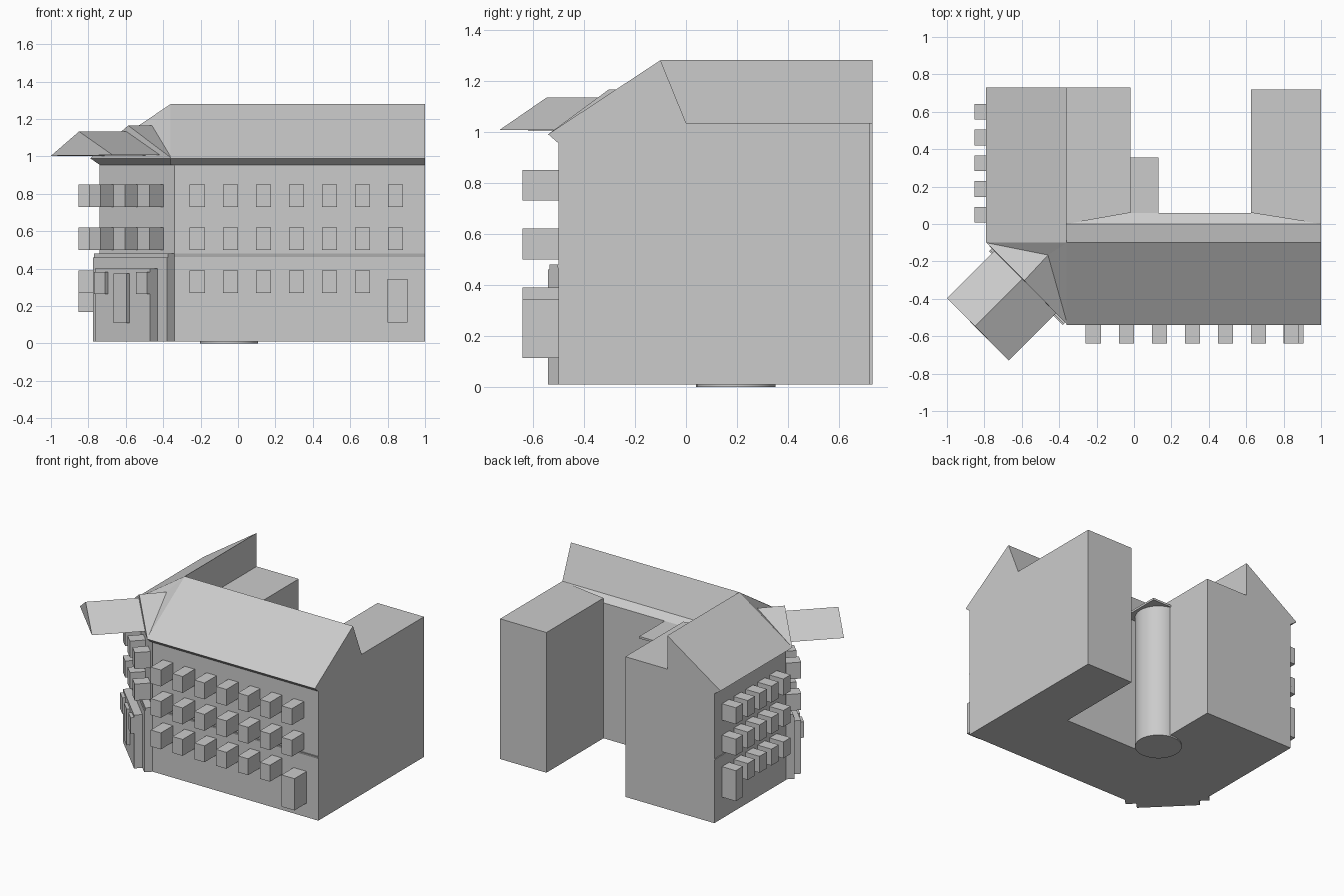
import bpy, bmesh, math

if "Cube" in bpy.data.objects:
    bpy.data.objects.remove(bpy.data.objects["Cube"])

mat = bpy.data.materials.new("pale_grey")
mat.diffuse_color = (0.6, 0.6, 0.6, 1)
mat.use_nodes = True
mat.node_tree.nodes["Principled BSDF"].inputs["Base Color"].default_value = mat.diffuse_color


def mesh(name, verts, faces):
    me = bpy.data.meshes.new(name)
    me.from_pydata(verts, [], faces)
    bm = bmesh.new()
    bm.from_mesh(me)
    bmesh.ops.recalc_face_normals(bm, faces=bm.faces)
    bm.to_mesh(me)
    bm.free()
    me.materials.append(mat)
    ob = bpy.data.objects.new(name, me)
    bpy.context.collection.objects.link(ob)
    return ob


def sweep(name, pts, a, b, place):
    """Closed profile swept from a to b; place maps (u, v, t) to xyz."""
    n = len(pts)
    verts = [place(u, v, t) for t in (a, b) for u, v in pts]
    faces = [list(range(n)), list(range(n, 2 * n))]
    faces += [(i, (i + 1) % n, (i + 1) % n + n, i + n) for i in range(n)]
    return mesh(name, verts, faces)


def prism(name, pts, z0, z1):
    return sweep(name, pts, z0, z1, lambda u, v, t: (u, v, t))


def along_x(name, pts, x0, x1):
    return sweep(name, pts, x0, x1, lambda u, v, t: (t, u, v))


def along_y(name, pts, y0, y1):
    return sweep(name, pts, y0, y1, lambda u, v, t: (u, t, v))


def rect(x0, x1, y0, y1):
    return [(x0, y0), (x1, y0), (x1, y1), (x0, y1)]


def diag(x0, x1, c, d):
    """Footprint standing out by (d, d) from the corner line x + y = c."""
    return [(x0, c - x0), (x1, c - x1), (x1 - d, c - x1 - d), (x0 - d, c - x0 - d)]


# Walls: street block and two rear wings with flat roofs
prism("street_block", [(-.74, .06), (-.74, -.1), (-.34, -.5), (1, -.5), (1, .06)], .01, .955)
prism("right_wing", [(.625, .06), (1, 0), (1, .72), (.625, .72)], .01, 1.035)
prism("left_wing", rect(-.74, -.02, .06, .73), .01, .955)
prism("left_flat_roof", [(-.36, 0), (-.02, .06), (-.02, .73), (-.36, .73)], .955, 1.035)

# Pitched roofs with sloping cornices
along_x("front_roof", [(-.5, .955), (-.54, .99), (-.1, 1.28), (0, 1.035),
                       (.06, 1.0), (.06, .955)], -.36, 1)
along_y("left_roof", [(-.74, .955), (-.79, .99), (-.36, 1.28), (-.36, .955)], -.1, .73)

# Corner roof with its gable
mesh("corner_roof",
     [(-.36, -.1, 1.28), (-.79, -.1, .99), (-.355, -.54, .99), (-.46, -.166, 1.165),
      (-.587, -.303, 1.165), (-.74, -.1, .955), (-.34, -.5, .955), (-.36, -.1, .955)],
     [(0, 1, 3), (0, 3, 2), (1, 4, 3), (3, 4, 2), (1, 2, 4), (1, 5, 6, 2),
      (5, 7, 6), (0, 7, 5, 1), (0, 2, 6, 7)])

# Gabled canopy reaching out from the corner
mesh("corner_canopy",
     [(-1, -.397, 1.003), (-.85, -.547, 1.133), (-.67, -.73, 1.007),
      (-.745, -.142, 1.003), (-.575, -.272, 1.133), (-.4, -.46, 1.007)],
     [(0, 1, 2), (3, 4, 5), (0, 1, 4, 3), (1, 2, 5, 4), (0, 2, 5, 3)])

# Ledge between the lower floors
along_x("front_ledge", [(-.499, .458), (-.506, .48), (-.499, .48)], -.34, 1)
along_y("left_ledge", [(-.739, .458), (-.746, .48), (-.739, .48)], -.1, .73)

# Stair tower and its square cap
ring = [(-.047 + .155 * math.cos(i * math.tau / 32), .195 + .155 * math.sin(i * math.tau / 32))
        for i in range(32)]
tower = prism("stair_tower", ring, 0, .985)
for ob in bpy.context.selected_objects:
    ob.select_set(False)
tower.select_set(True)
bpy.context.view_layer.objects.active = tower
bpy.ops.object.shade_smooth_by_angle()
prism("tower_cap", rect(-.03, .13, .05, .355), .985, 1.0)

# Window boxes on every floor; a door replaces one on each ground floor
rows = [(.27, .39), (.5, .62), (.73, .85)]
for r, (z0, z1) in enumerate(rows):
    for i in range(7):
        x = -.217 + i * .1765
        if r or i < 6:
            prism("front_window", rect(x - .041, x + .041, -.64, -.5), z0, z1)
    for i in range(5):
        y = .6 - i * .1375
        low = .167 if r == 0 and i == 0 else z0
        prism("left_door" if low < z0 else "left_window",
              rect(-.852, -.74, y - .042, y + .042), low, z1)
    if r:
        for x in (-.69, -.56, -.43):
            prism("corner_window", diag(x - .031, x + .031, -.84, .075), z0, z1)
prism("front_door", rect(.8, .905, -.64, -.5), .113, .345)

# Corner entrance: ground floor slab, portal, door and side windows
prism("corner_base", diag(-.735, -.34, -.84, .04), .01, .46)
prism("corner_base_top", [(-.735, -.105), (-.34, -.5), (-.375, -.535), (-.77, -.14)], .46, .48)
prism("portal", diag(-.725, -.43, -.92, .04), .01, .40)
prism("entrance_door", diag(-.65, -.58, -1.0, .016), .11, .375)
for x in (-.755, -.53):
    prism("entrance_window", diag(x, x + .06, -1.0, .016), .265, .382)
